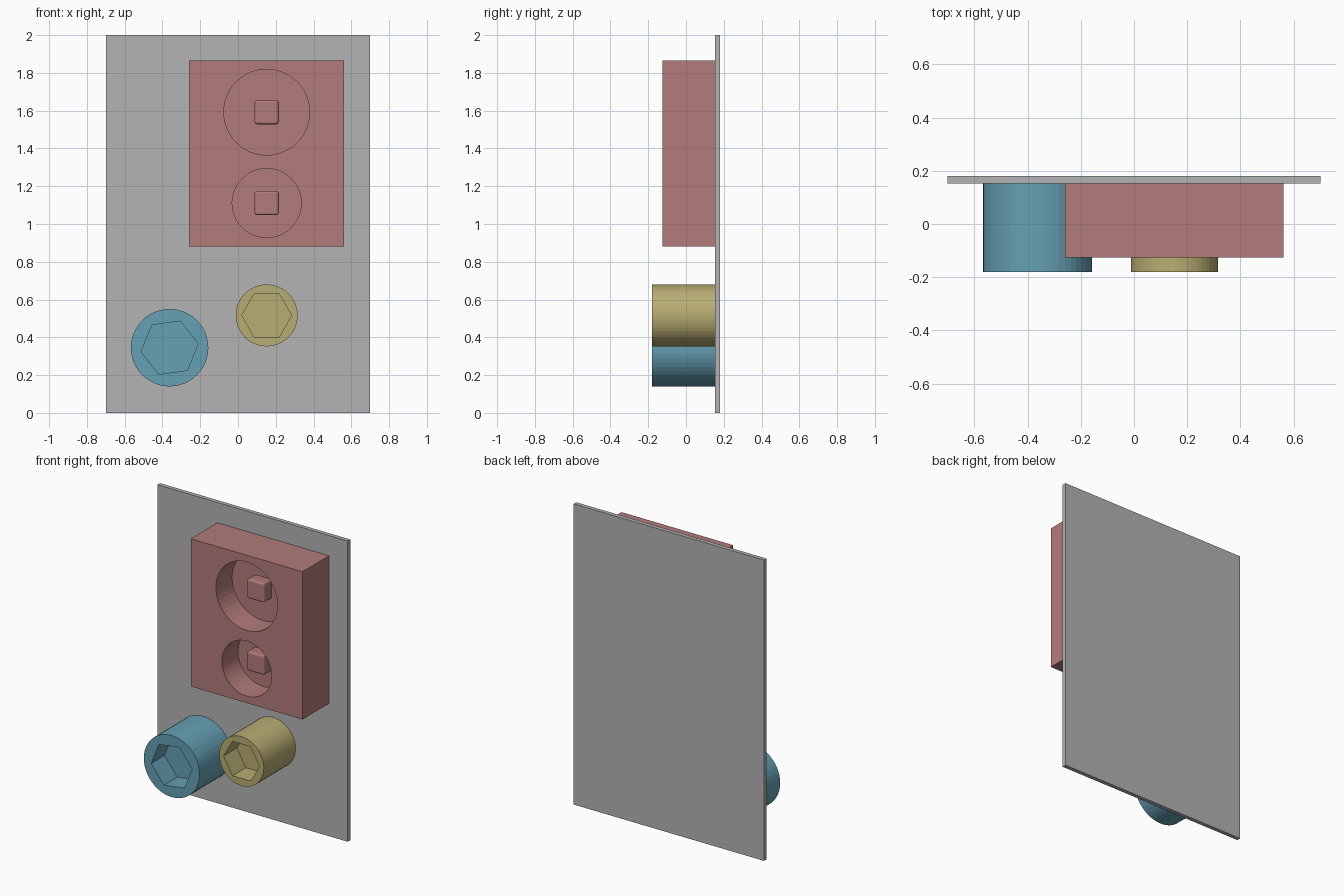
import bpy
import math

if "Cube" in bpy.data.objects:
    bpy.data.objects.remove(bpy.data.objects["Cube"])


def material(name, rgb):
    m = bpy.data.materials.new(name)
    lin = [((c / 255 + 0.055) / 1.055) ** 2.4 for c in rgb]
    m.diffuse_color = (*lin, 1)
    m.use_nodes = True
    m.node_tree.nodes["Principled BSDF"].inputs["Base Color"].default_value = m.diffuse_color
    return m


GREY = material("plate grey", (180, 180, 180))
RED = material("dusty red", (178, 124, 122))
BLUE = material("steel blue", (102, 161, 181))
YELLOW = material("dull yellow", (184, 174, 115))


def box(name, x0, x1, y0, y1, z0, z1, mat):
    bpy.ops.mesh.primitive_cube_add(
        size=1, location=((x0 + x1) / 2, (y0 + y1) / 2, (z0 + z1) / 2))
    ob = bpy.context.object
    ob.name = name
    ob.scale = (x1 - x0, y1 - y0, z1 - z0)
    bpy.ops.object.transform_apply(location=False, rotation=False, scale=True)
    ob.data.materials.append(mat)
    return ob


def prism(name, x, z, r, y0, y1, sides, mat, turn=0.0):
    """Regular prism along y; turn=0 puts a corner on +x."""
    bpy.ops.mesh.primitive_cylinder_add(
        vertices=sides, radius=r, depth=y1 - y0, location=(x, (y0 + y1) / 2, z),
        rotation=(math.pi / 2, -turn, 0))
    ob = bpy.context.object
    ob.name = name
    # first vertex of the primitive lies on local +y, so spin to local +x
    for v in ob.data.vertices:
        v.co.x, v.co.y = v.co.y, -v.co.x
    ob.data.materials.append(mat)
    return ob


def carve(ob, cutter):
    mod = ob.modifiers.new("recess", 'BOOLEAN')
    mod.operation = 'DIFFERENCE'
    mod.solver = 'EXACT'
    mod.object = cutter
    bpy.context.view_layer.objects.active = ob
    bpy.ops.object.modifier_apply(modifier=mod.name)
    bpy.data.objects.remove(cutter, do_unlink=True)


# back plate
box("back_plate", -0.70, 0.70, 0.153, 0.18, 0, 2, GREY)

# block with two round wells, each with a rounded square peg
block = box("socket_block", -0.26, 0.562, -0.125, 0.155, 0.882, 1.865, RED)
for label, z, r in (("upper", 1.592, 0.227), ("lower", 1.111, 0.183)):
    carve(block, prism("well_cutter", 0.152, z, r, -0.3, 0.045, 48, RED))
    peg = box(label + "_peg", 0.088, 0.216, -0.035, 0.06, z - 0.064, z + 0.064, RED)
    bev = peg.modifiers.new("soft edges", 'BEVEL')
    bev.width = 0.012
    bev.segments = 3

# round posts with hexagonal sockets
for name, x, z, r, hex_r, turn, mat in (
        ("large_post", -0.362, 0.345, 0.205, 0.152, math.radians(8), BLUE),
        ("small_post", 0.152, 0.516, 0.164, 0.132, 0.0, YELLOW)):
    post = prism(name, x, z, r, -0.18, 0.155, 48, mat)
    carve(post, prism("hex_cutter", x, z, hex_r, -0.3, -0.04, 6, mat, turn))
